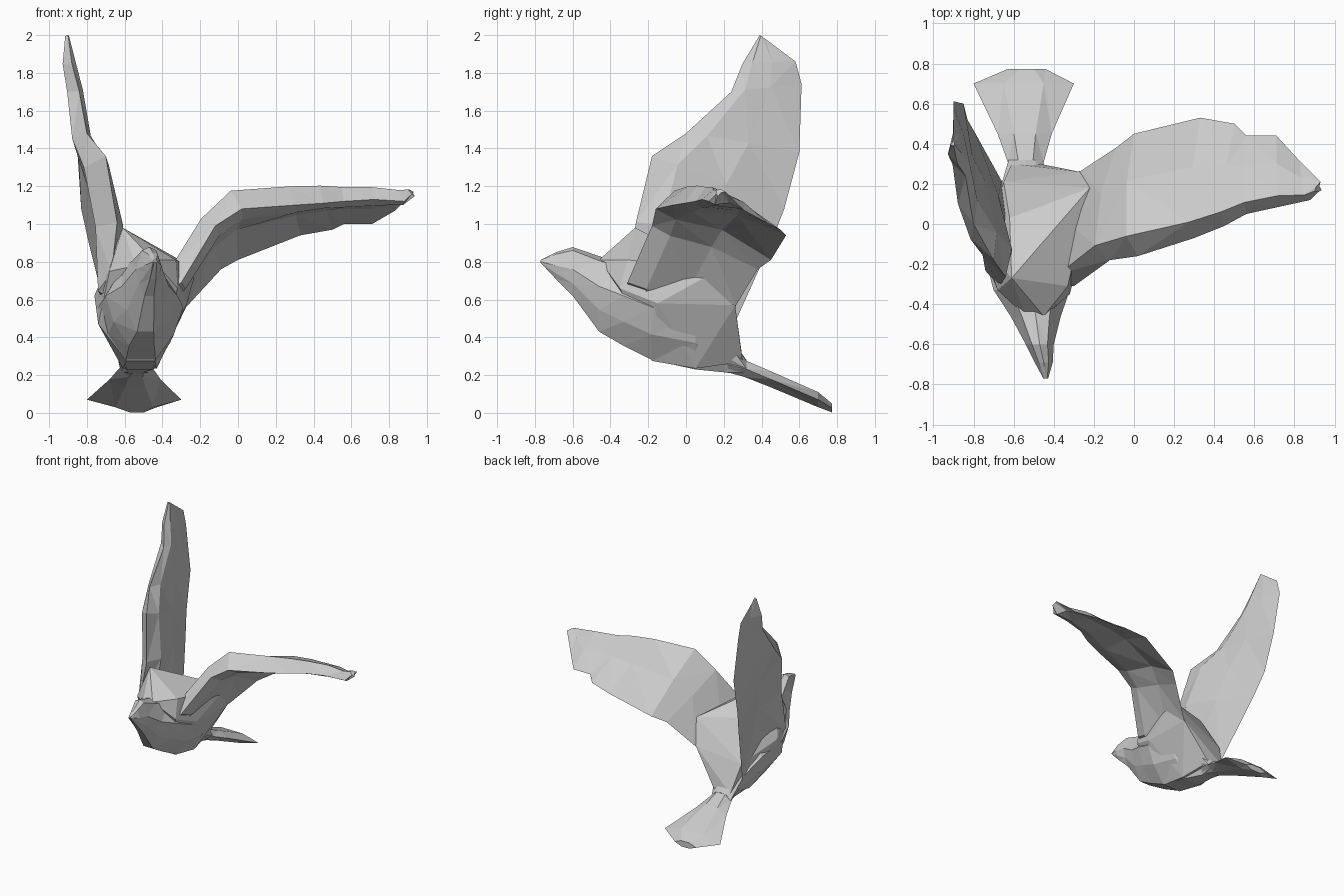
import bpy, bmesh
from mathutils import Vector as V


def finish(name, bm):
    """Triangulate, fix normals and link a mesh object."""
    bmesh.ops.triangulate(bm, faces=bm.faces[:])
    bmesh.ops.recalc_face_normals(bm, faces=bm.faces[:])
    me = bpy.data.meshes.new(name)
    bm.to_mesh(me)
    bm.free()
    ob = bpy.data.objects.new(name, me)
    bpy.context.collection.objects.link(ob)
    return ob


def loft(name, rings):
    """Skin a list of equal-length point rings into a closed faceted solid."""
    bm = bmesh.new()
    rows = [[bm.verts.new(p) for p in r] for r in rings]
    n = len(rows[0])
    for a, b in zip(rows, rows[1:]):
        for i in range(n):
            j = (i + 1) % n
            bm.faces.new((a[i], a[j], b[j], b[i]))
    bm.faces.new(rows[0])
    bm.faces.new(rows[-1])
    return finish(name, bm)


def wing(name, sections, side, front=.18):
    """Sections: leading edge, trailing edge, camber, thickness."""
    mids = [(V(s[0]) + V(s[1])) / 2 for s in sections]
    rings = []
    for i, (le, te, h, th) in enumerate(sections):
        le, te = V(le), V(te)
        span = mids[min(i + 1, len(mids) - 1)] - mids[max(i - 1, 0)]
        up = span.cross(te - le).normalized() * side
        pts = [(0, 0), (front, h), (.55, h * .8), (1, 0),
               (.55, h * .8 - th * .45), (.18, h - th)]
        rings.append([le.lerp(te, t) + up * o for t, o in pts])
    return loft(name, rings)


# belly, neck, head and beak: y, centre x, half width, top z, widest z, bottom z
body = [(-.77, -.44, .012, .81, .80, .79), (-.69, -.45, .045, .85, .78, .70),
        (-.60, -.47, .07, .878, .76, .61), (-.46, -.49, .125, .83, .67, .42),
        (-.33, -.51, .19, .79, .62, .345), (-.18, -.515, .225, .76, .56, .27),
        (.05, -.52, .205, .66, .52, .22), (.20, -.54, .12, .45, .40, .205),
        (.32, -.54, .085, .28, .235, .19)]
rings = []
for y, cx, w, top, mid, bot in body:
    half = [(.55, top * .85 + mid * .15), (1, mid), (.78, mid * .5 + bot * .5), (.35, bot + .01)]
    right = [(cx + w * k, y, z) for k, z in half]
    left = [(cx - w * k, y, z) for k, z in reversed(half)]
    rings.append([(cx, y, top)] + right + left)
loft("body", rings)

# shoulders and back: faceted hull joining neck, wing roots and tail
bm = bmesh.new()
for p in [(-.61, -.27, .98), (-.33, -.31, .81), (-.22, .18, .76), (-.27, .26, .57),
          (-.65, .21, .50), (-.47, .30, .27), (-.61, .30, .28), (-.74, -.18, .47),
          (-.76, -.10, .62), (-.68, -.33, .75), (-.27, -.15, .58), (-.43, .05, .235),
          (-.61, .05, .235), (-.32, -.35, .66), (-.62, .03, .80),
          (-.45, -.46, .81), (-.54, -.46, .78), (-.44, -.18, .275), (-.59, -.18, .275)]:
    bm.verts.new(p)
bmesh.ops.convex_hull(bm, input=bm.verts[:])
finish("shoulders", bm)

# fanned tail: y, left x, right x, top z, bottom z
tail = [(.22, -.60, -.46, .30, .215), (.31, -.63, -.45, .28, .19),
        (.45, -.68, -.41, .22, .135), (.70, -.80, -.30, .11, .03),
        (.772, -.63, -.44, .05, .003)]
loft("tail", [[(l, y, (t + b) / 2), (l * .7 + r * .3, y, t), (l * .3 + r * .7, y, t),
               (r, y, (t + b) / 2), (l * .3 + r * .7, y, b), (l * .7 + r * .3, y, b)]
              for y, l, r, t, b in tail])

# outstretched wing
wing("spread_wing", [
    ((-.45, -.29, .60), (-.45, .22, .46), .06, .14),
    ((-.30, -.31, .69), (-.265, .265, .57), .10, .12),
    ((-.12, -.18, .99), (-.09, .38, .76), .10, .12),
    ((.02, -.16, 1.08), (.00, .45, .81), .14, .15),
    ((.30, -.07, 1.10), (.33, .53, .94), .12, .13),
    ((.45, -.01, 1.11), (.50, .50, .97), .11, .11),
    ((.56, .05, 1.12), (.56, .44, 1.00), .09, .10),
    ((.72, .085, 1.13), (.71, .44, 1.00), .08, .09),
    ((.88, .12, 1.12), (.83, .31, 1.07), .07, .08),
    ((.92, .16, 1.16), (.93, .21, 1.17), .03, .05)], 1, .08)

# raised wing
wing("raised_wing", [
    ((-.50, -.28, .62), (-.52, .20, .40), .05, .14),
    ((-.67, -.31, .74), (-.66, .215, .38), .06, .14),
    ((-.64, -.265, 1.01), (-.79, .45, .90), .06, .15),
    ((-.70, -.18, 1.36), (-.83, .52, 1.08), .04, .135),
    ((-.80, .00, 1.48), (-.85, .60, 1.38), .03, .10),
    ((-.84, .24, 1.70), (-.90, .612, 1.74), .03, .085),
    ((-.88, .30, 1.85), (-.90, .58, 1.86), .025, .07),
    ((-.90, .39, 2.0), (-.90, .42, 1.98), .005, .02)], -1)
